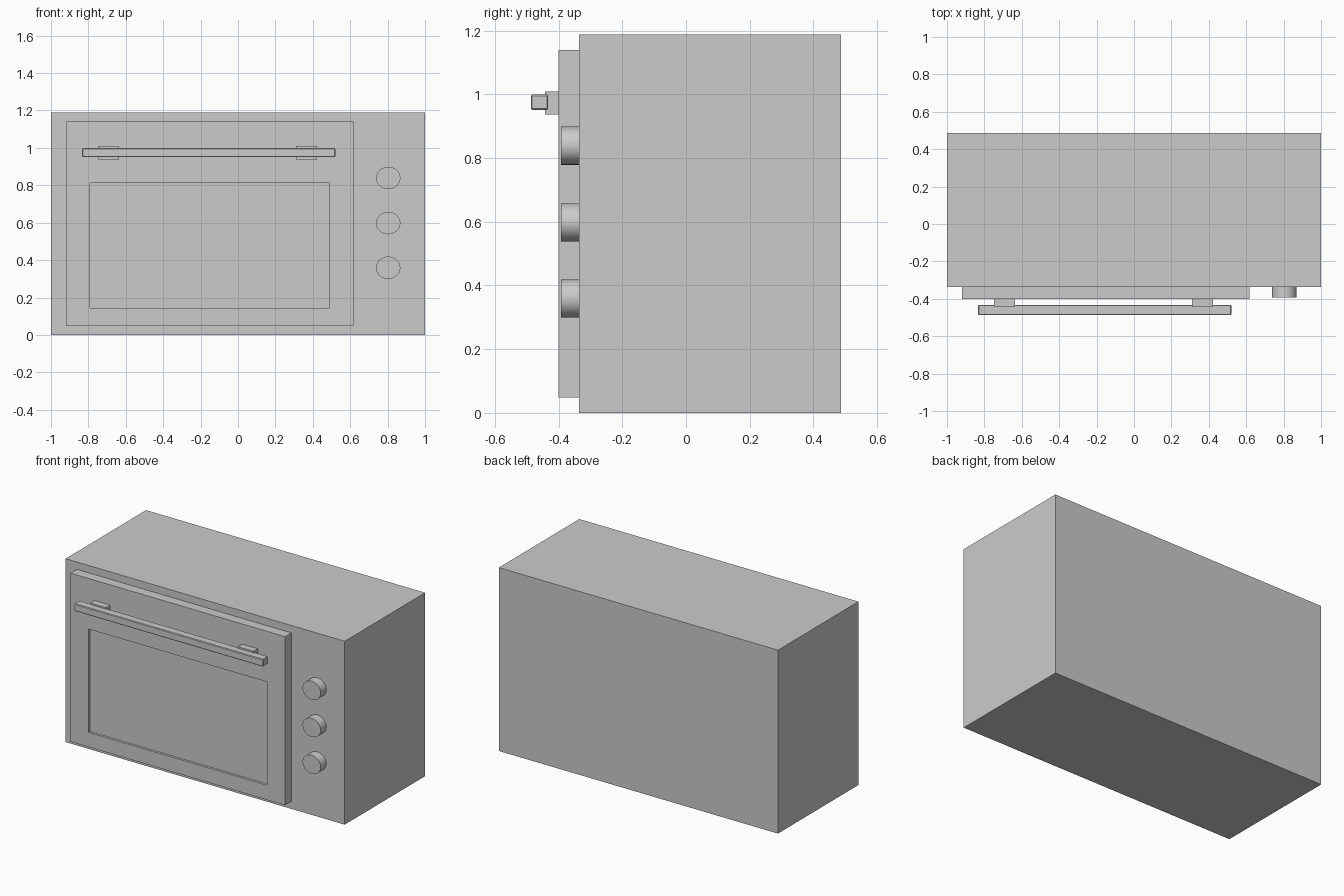
import bpy, bmesh
from mathutils import Vector

if "Cube" in bpy.data.objects:
    bpy.data.objects.remove(bpy.data.objects["Cube"])


def box(name, x, y, z, bevel=0.0):
    """Box from (min, max) ranges on each axis."""
    bpy.ops.mesh.primitive_cube_add(size=1)
    ob = bpy.context.object
    ob.name = name
    lo, hi = Vector((x[0], y[0], z[0])), Vector((x[1], y[1], z[1]))
    for v in ob.data.vertices:
        v.co = [hi[i] if v.co[i] > 0 else lo[i] for i in range(3)]
    if bevel:
        mod = ob.modifiers.new("edge_bevel", 'BEVEL')
        mod.width = bevel
        mod.segments = 1
    return ob


FRONT = -0.336   # front plane of the body
DOOR = -0.40     # front plane of the door

# Oven body
box("oven_body", (-1, 1), (FRONT, 0.487), (0, 1.188))

# Door with a shallow recessed window
door = box("oven_door", (-0.92, 0.617), (DOOR, FRONT), (0.048, 1.14))
bm = bmesh.new()
bm.from_mesh(door.data)
bm.normal_update()
face = next(f for f in bm.faces if f.normal.y < -0.9)
mid = face.calc_center_median()
bmesh.ops.inset_region(bm, faces=[face], thickness=0.1)
for v in face.verts:
    v.co.x = 0.488 if v.co.x > mid.x else -0.79
    v.co.z = 0.812 if v.co.z > mid.z else 0.143
bmesh.ops.inset_region(bm, faces=[face], thickness=0.0)
for v in face.verts:
    v.co.y += 0.015
bm.to_mesh(door.data)
bm.free()

# Handle bar and its two mounts
box("handle_bar", (-0.833, 0.52), (-0.487, -0.433), (0.951, 0.999), 0.004)
for side, x in (("left", -0.692), ("right", 0.366)):
    box("handle_mount_" + side, (x - 0.056, x + 0.056), (-0.443, DOOR), (0.937, 1.009))

# Control knobs, slightly wider than tall
for i, z in enumerate((0.359, 0.598, 0.839)):
    bpy.ops.mesh.primitive_cylinder_add(vertices=48, radius=1, depth=1)
    knob = bpy.context.object
    knob.name = f"control_knob_{i + 1}"
    for v in knob.data.vertices:
        x, y, h = v.co
        v.co = (0.803 + 0.065 * x, (FRONT - 0.393) / 2 - 0.0285 * 2 * h, z + 0.06 * y)
    bpy.ops.object.shade_smooth_by_angle()
